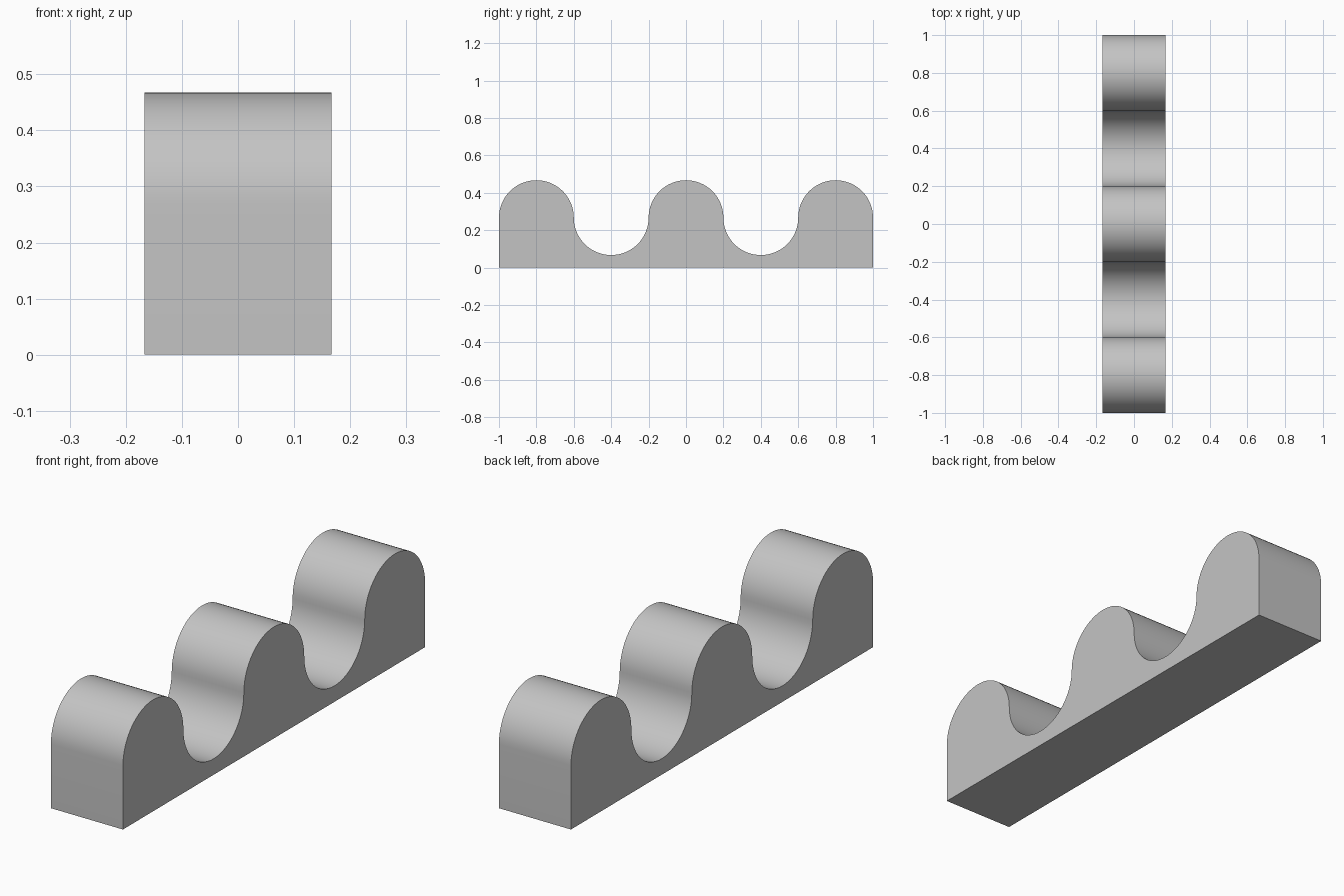
import bpy, bmesh
from math import sin, cos, pi, radians

cube = bpy.data.objects.get("Cube")
if cube:
    bpy.data.objects.remove(cube, do_unlink=True)

RADIUS = 0.2        # radius of every crest and trough
MID_Z = 0.267       # height of all arc centres
HALF_WIDTH = 0.167
STEPS = 32          # segments in each half circle

# Plain grey material
grey = bpy.data.materials.new("grey")
grey.use_nodes = True
colour = (0.55, 0.55, 0.55, 1)
grey.diffuse_color = colour
grey.node_tree.nodes["Principled BSDF"].inputs["Base Color"].default_value = colour

# Side profile: flat base, then five half circles, alternately crest and trough
profile = [(1, 0), (-1, 0), (-1, MID_Z)]
for i in range(5):
    centre = -0.8 + 2 * RADIUS * i
    side = 1 if i % 2 == 0 else -1
    for s in range(1, STEPS + 1):
        a = pi * s / STEPS
        profile.append((centre - RADIUS * cos(a), MID_Z + side * RADIUS * sin(a)))

# Extrude the profile across the width
bm = bmesh.new()
face = bm.faces.new([bm.verts.new((-HALF_WIDTH, y, z)) for y, z in profile])
result = bmesh.ops.extrude_face_region(bm, geom=[face], use_keep_orig=True)
new_verts = [g for g in result["geom"] if isinstance(g, bmesh.types.BMVert)]
bmesh.ops.translate(bm, verts=new_verts, vec=(2 * HALF_WIDTH, 0, 0))
bmesh.ops.recalc_face_normals(bm, faces=bm.faces)
mesh = bpy.data.meshes.new("wavy_rack")
bm.to_mesh(mesh)
bm.free()

rack = bpy.data.objects.new("wavy_rack", mesh)
bpy.context.collection.objects.link(rack)
mesh.materials.append(grey)

# Smooth curves with crisp side edges
bpy.ops.object.select_all(action="DESELECT")
rack.select_set(True)
bpy.context.view_layer.objects.active = rack
bpy.ops.object.shade_smooth_by_angle(angle=radians(30))
